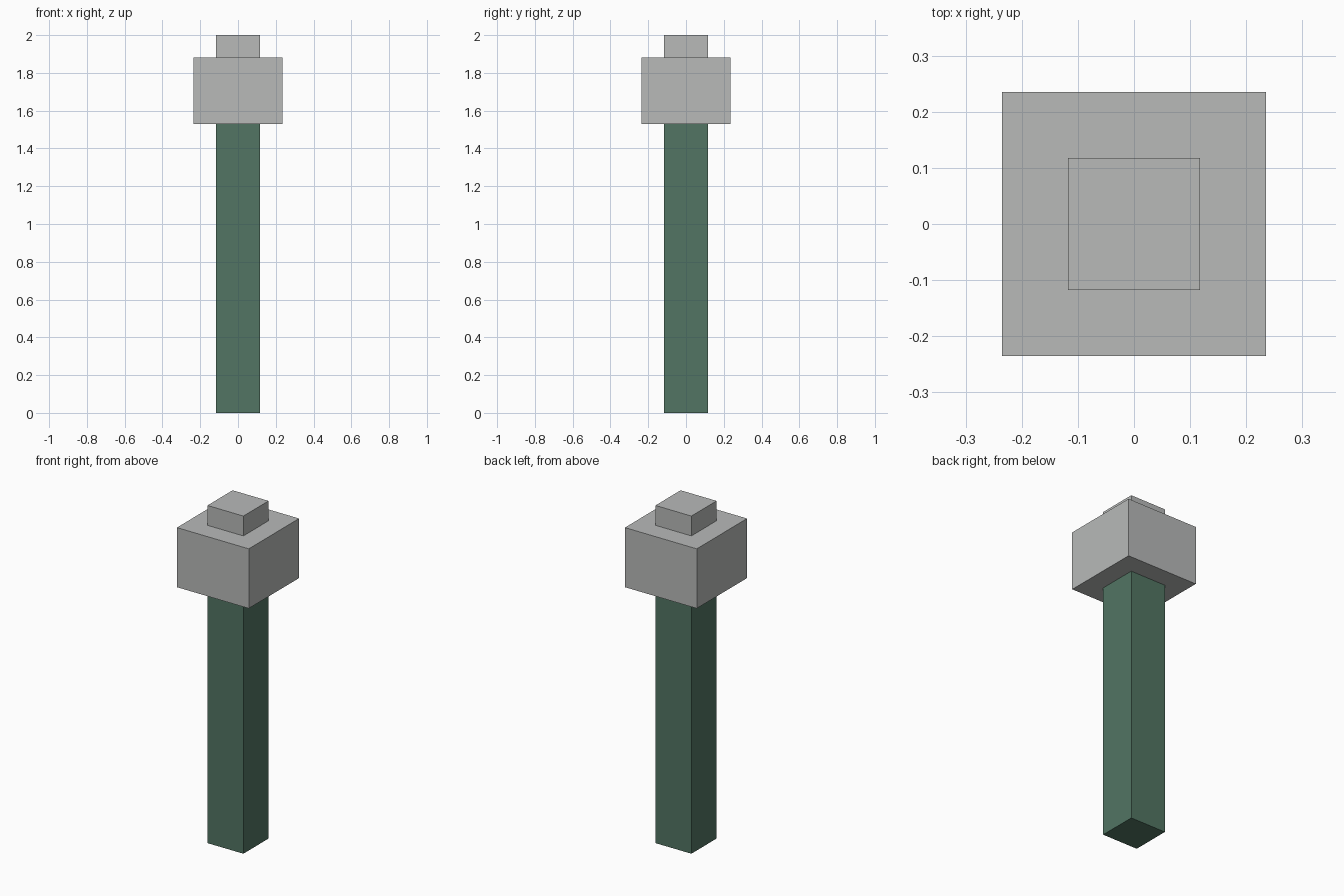
import bpy

if "Cube" in bpy.data.objects:
    bpy.data.objects.remove(bpy.data.objects["Cube"])

UNIT = 2 / 17  # the whole lamp post is 17 units tall


def material(name, rgb):
    mat = bpy.data.materials.new(name)
    mat.diffuse_color = (*rgb, 1)
    mat.use_nodes = True
    mat.node_tree.nodes["Principled BSDF"].inputs["Base Color"].default_value = mat.diffuse_color
    return mat


def block(name, width, z0, z1, mat):
    """Square upright block, sizes in units."""
    bpy.ops.mesh.primitive_cube_add(size=1, location=(0, 0, (z0 + z1) / 2 * UNIT))
    ob = bpy.context.object
    ob.name = name
    ob.scale = (width * UNIT, width * UNIT, (z1 - z0) * UNIT)
    bpy.ops.object.transform_apply(location=False, rotation=False, scale=True)
    ob.data.materials.append(mat)
    return ob


green = material("dark green", (0.084, 0.178, 0.125))
grey = material("light grey", (0.479, 0.491, 0.485))

block("post", 2, 0, 13, green)     # tall shaft
block("head", 4, 13, 16, grey)     # wide block on the shaft
block("cap", 2, 16, 17, grey)      # small block on top
